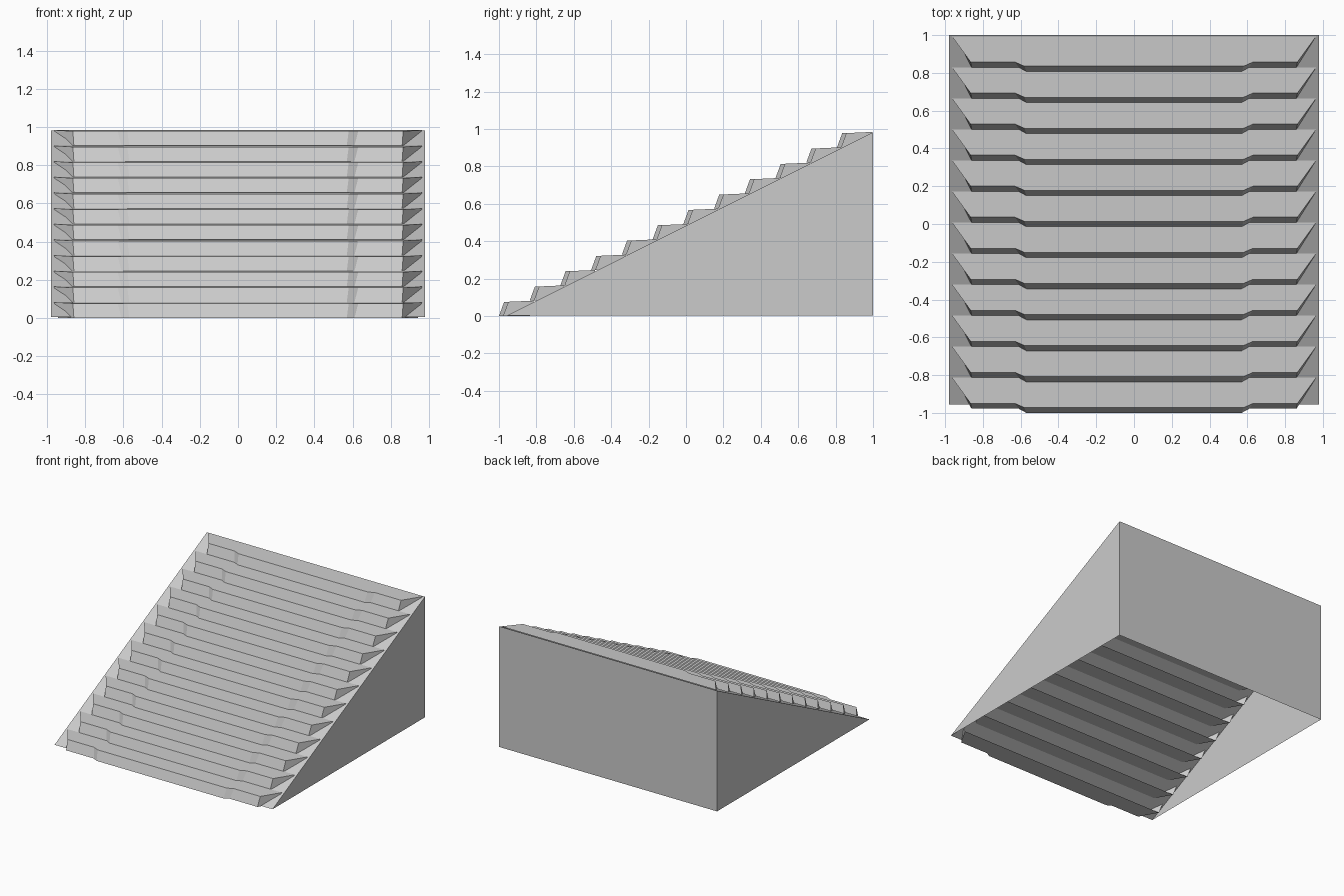
import bpy

if "Cube" in bpy.data.objects:
    bpy.data.objects.remove(bpy.data.objects["Cube"])

STEPS = 12
RUN, RISE = 0.1643, 0.082
HALF_W, FRONT, BACK = 0.979, -0.955, 1.0
BASE, TOP = 0.004, 0.983


def make(name, faces):
    """Build a flat-shaded object from polygons, sharing equal points."""
    verts, index, polys = [], {}, []
    for face in faces:
        poly = []
        for p in face:
            key = tuple(round(c, 5) for c in p)
            if key not in index:
                index[key] = len(verts)
                verts.append(key)
            poly.append(index[key])
        polys.append(poly)
    mesh = bpy.data.meshes.new(name)
    mesh.from_pydata(verts, [], polys)
    mesh.update()
    obj = bpy.data.objects.new(name, mesh)
    bpy.context.collection.objects.link(obj)
    return obj


def mirrored(half):
    """A right-half edge, completed on the left (left to right)."""
    return flip(half) + half


def flip(face):
    return [(-x, y, z) for x, y, z in reversed(face)]


def step_faces(y, z):
    """One step shell, open at the back, with its foot at (y, z)."""
    foot = mirrored([(0.57, y, z), (0.61, y + 0.022, z), (0.86, y + 0.022, z)])
    y2, z2 = y + 0.028, z + 0.076
    nose = mirrored([(0.58, y2, z2), (0.63, y2 + 0.022, z2), (0.865, y2 + 0.022, z2)])
    tip = (0.964, y + 0.022 + RUN, z + RISE)
    low = (0.943, tip[1] - 0.02, z)
    # risers
    faces = [[foot[i], foot[i + 1], nose[i + 1], nose[i]] for i in range(5)]
    # tread and underside
    faces.append(nose + mirrored([tip])[::-1])
    faces.append((foot + mirrored([low])[::-1])[::-1])
    # angled cheeks
    cheek = [foot[5], low, tip, nose[5]]
    return faces + [cheek, flip(cheek)]


for k in range(STEPS):
    make(f"step_{k + 1}", step_faces(-1 + k * RUN, k * RISE))

# wedge under the steps, open at the bottom
toe, heel, crest = (HALF_W, FRONT, BASE), (HALF_W, BACK, BASE), (HALF_W, BACK, TOP)
make("ramp", [mirrored([toe]) + mirrored([crest])[::-1]])
make("right_wall", [[toe, heel, crest]])
make("left_wall", [flip([toe, heel, crest])])
make("back_wall", [mirrored([heel])[::-1] + mirrored([crest])])
